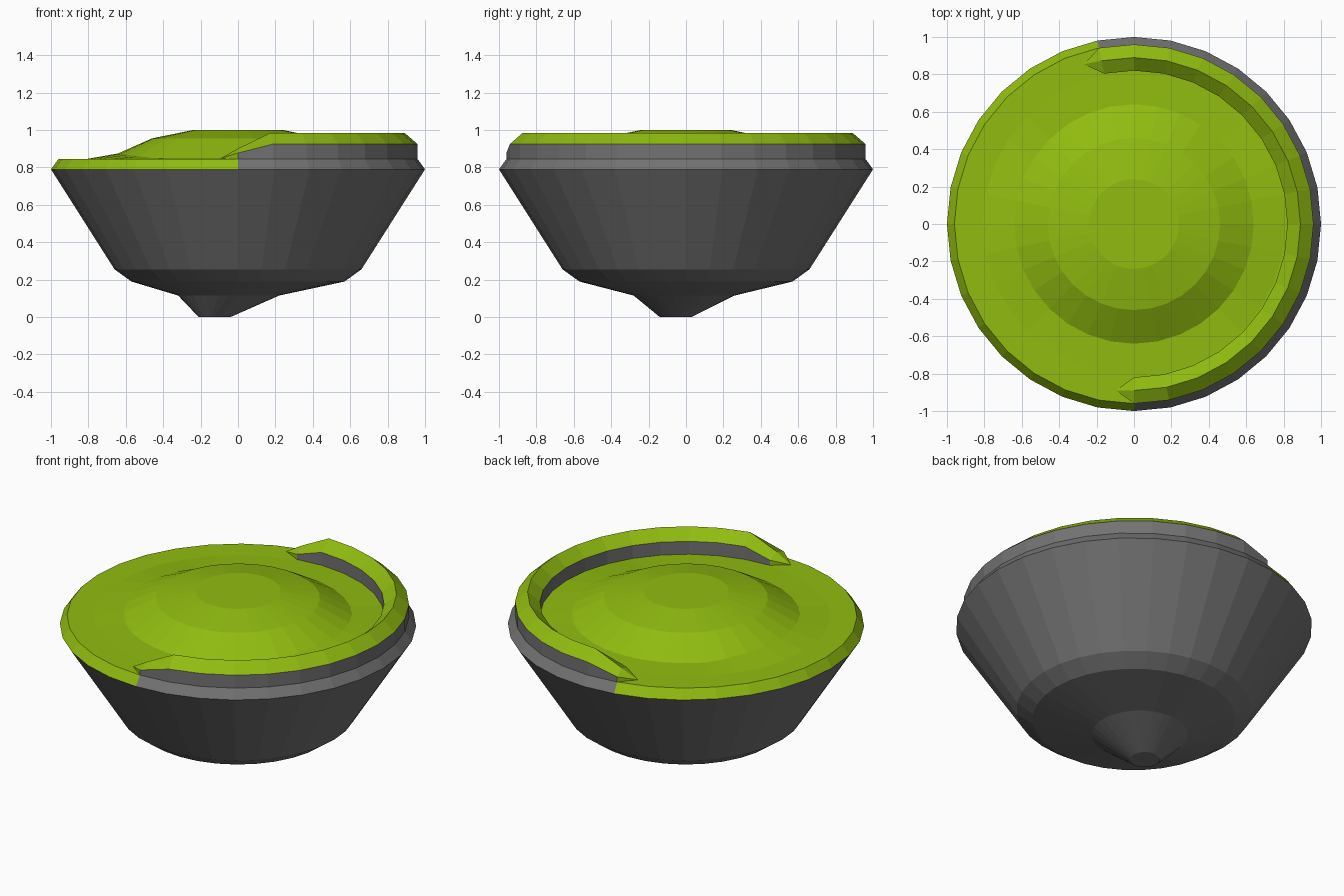
import bpy
import bmesh
from math import sin, cos, pi

if "Cube" in bpy.data.objects:
    bpy.data.objects.remove(bpy.data.objects["Cube"])

SIDES = 32
STEP = 2 * pi / SIDES
RIM_START, RIM_END = -8, 9     # raised rim, counted in steps from +x


def material(name, colour):
    mat = bpy.data.materials.new(name)
    mat.use_nodes = True
    mat.diffuse_color = colour
    mat.node_tree.nodes["Principled BSDF"].inputs["Base Color"].default_value = colour
    return mat


GREY = material("dark grey", (0.17, 0.17, 0.17, 1))
GREEN = material("lime green", (0.28, 0.5, 0.005, 1))


def point(bm, r, step, z, cx=0, cy=0):
    return bm.verts.new((cx + r * cos(step * STEP), cy + r * sin(step * STEP), z))


def finish(bm, name):
    bmesh.ops.recalc_face_normals(bm, faces=bm.faces)
    mesh = bpy.data.meshes.new(name)
    bm.to_mesh(mesh)
    bm.free()
    mesh.materials.append(GREY)
    mesh.materials.append(GREEN)
    bpy.context.collection.objects.link(bpy.data.objects.new(name, mesh))


# Round body in one piece: skewed tip, bowl, skirt, flat lid and dome
rings = [  # radius, height, centre x, centre y
    (0.085, 0, -0.125, -0.055),
    (0.27, 0.115, -0.05, -0.01),
    (0.57, 0.19, 0, 0),
    (0.66, 0.255, 0, 0),
    (1, 0.79, 0, 0),
    (0.96, 0.845, 0, 0),
    (0.81, 0.845, 0, 0),
    (0.64, 0.85, 0, 0),
    (0.46, 0.955, 0, 0),
    (0.24, 1, 0, 0),
]
SKIRT, DOME_FOOT = 4, 7
bm = bmesh.new()
loops = []
for k, (r, z, cx, cy) in enumerate(rings):
    loop = []
    for i in range(SIDES):
        # The foot of the dome lifts a little on the left and right
        lift = 0.025 * max(0, cos(2 * i * STEP)) if k == DOME_FOOT else 0
        loop.append(point(bm, r, i, z + lift, cx, cy))
    loops.append(loop)
for k in range(len(rings) - 1):
    a, b = loops[k], loops[k + 1]
    for i in range(SIDES):
        j = (i + 1) % SIDES
        face = bm.faces.new((a[i], a[j], b[j], b[i]))
        under_rim = i < RIM_END or i >= SIDES + RIM_START
        face.material_index = int(k > SKIRT or (k == SKIRT and not under_rim))
bm.faces.new(loops[0])
bm.faces.new(loops[-1]).material_index = 1
finish(bm, "body_and_lid")

# Raised rim: grey walls with a green ridge, low at both ends
section = [(0.96, 0), (0.96, 0.08), (0.89, 0.14), (0.82, 0.08), (0.82, 0)]
FLOOR = 0.845
bm = bmesh.new()
loops = []
for i in range(RIM_START, RIM_END + 1):
    height = 0.4 if i in (RIM_START, RIM_END) else 1
    loops.append([point(bm, r, i, FLOOR + h * height) for r, h in section])
for a, b in zip(loops, loops[1:]):
    for k in range(len(section) - 1):
        face = bm.faces.new((a[k], a[k + 1], b[k + 1], b[k]))
        face.material_index = int(k in (1, 2))
# Pointed green ends running down to the lid
for loop, step in ((loops[0], RIM_START - 0.55), (loops[-1], RIM_END + 0.55)):
    tip = point(bm, 0.895, step, FLOOR + 0.002)
    for a, b in zip(loop, loop[1:]):
        bm.faces.new((a, b, tip)).material_index = 1
finish(bm, "raised_rim")
